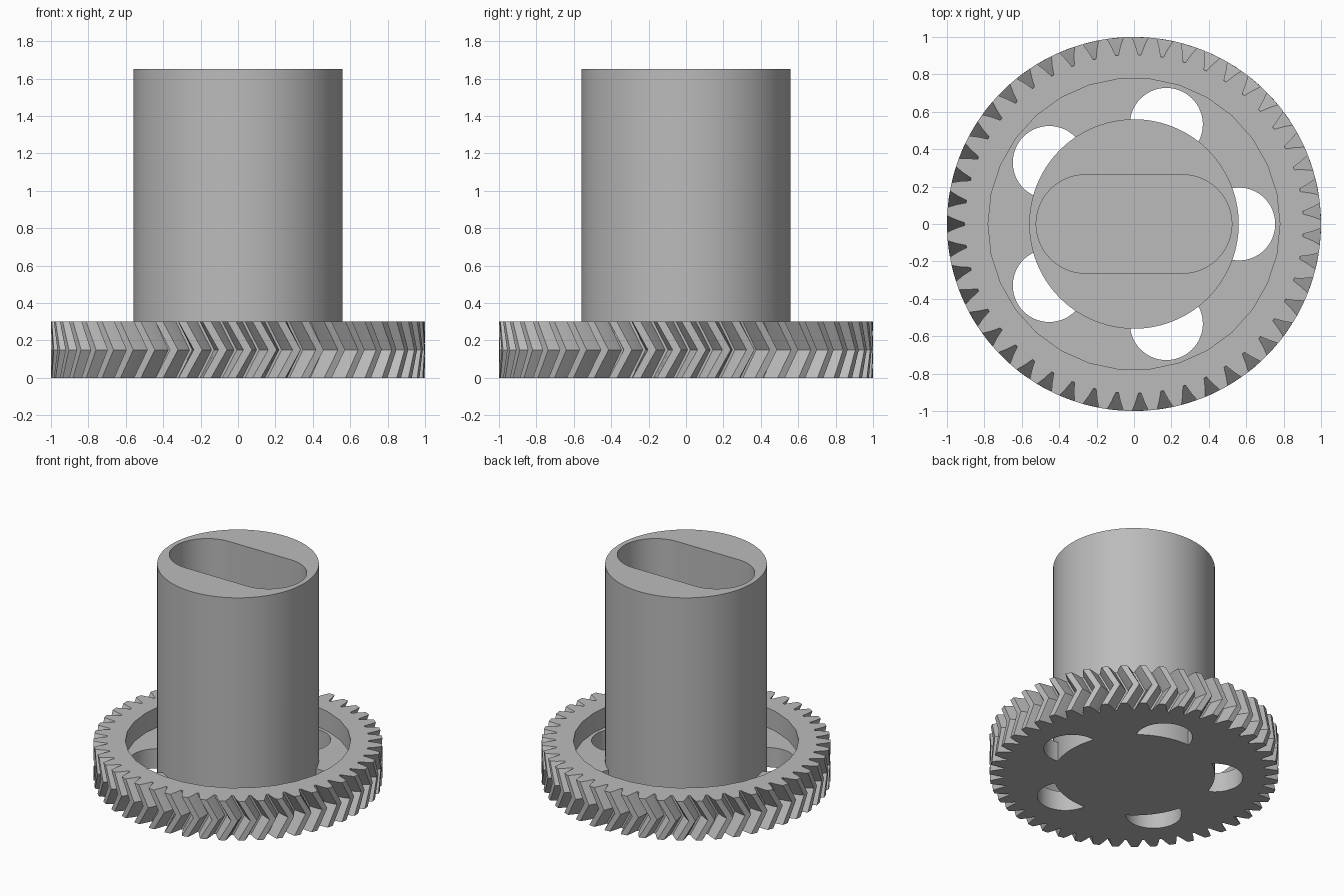
import bpy, bmesh, math

if "Cube" in bpy.data.objects:
    bpy.data.objects.remove(bpy.data.objects["Cube"], do_unlink=True)

# One plain grey for the whole part
grey = bpy.data.materials.new("plain grey")
grey.use_nodes = True
grey.diffuse_color = (0.5, 0.5, 0.5, 1)
grey.node_tree.nodes["Principled BSDF"].inputs["Base Color"].default_value = grey.diffuse_color

TEETH = 47
PITCH = math.tau / TEETH
GEAR_H, WEB_H, SHAFT_TOP = 0.3, 0.15, 1.65
SHAFT_R = 0.56
TWIST = 0.085


def loft(name, rings):
    """Closed solid through matching rings of 3D points."""
    bm = bmesh.new()
    loops = [[bm.verts.new(p) for p in ring] for ring in rings]
    n = len(loops[0])
    for low, high in zip(loops, loops[1:]):
        for i in range(n):
            j = (i + 1) % n
            bm.faces.new((low[i], low[j], high[j], high[i]))
    bm.faces.new(loops[0][::-1])
    bm.faces.new(loops[-1])
    mesh = bpy.data.meshes.new(name)
    bm.to_mesh(mesh)
    bm.free()
    mesh.materials.append(grey)
    obj = bpy.data.objects.new(name, mesh)
    bpy.context.collection.objects.link(obj)
    return obj


def circle(radius, sides, cx=0, cy=0):
    return [(cx + radius * math.cos(math.tau * i / sides),
             cy + radius * math.sin(math.tau * i / sides)) for i in range(sides)]


def prism(name, outline, low, high):
    return loft(name, [[(x, y, z) for x, y in outline] for z in (low, high)])


def combine(target, tool, operation):
    """Apply a boolean and drop the tool."""
    mod = target.modifiers.new(operation.title(), 'BOOLEAN')
    mod.operation, mod.solver, mod.object = operation, 'EXACT', tool
    bpy.context.view_layer.objects.active = target
    bpy.ops.object.modifier_apply(modifier=mod.name)
    bpy.data.objects.remove(tool, do_unlink=True)


# Herringbone gear: tooth outline twisted to mid height and back
def gear_ring(z, turn):
    profile = [(-0.44, 0.905), (-0.31, 0.955), (-0.17, 1.0),
               (0.17, 1.0), (0.31, 0.955), (0.44, 0.905)]
    return [(r * math.cos(a), r * math.sin(a), z)
            for t in range(TEETH) for f, r in profile
            for a in [(t + f) * PITCH + turn]]


gear = loft("herringbone_gear_with_shaft",
            [gear_ring(0, 0), gear_ring(GEAR_H / 2, TWIST), gear_ring(GEAR_H, 0)])

# Recessed web and five lightening holes
combine(gear, prism("recess", circle(0.78, 30), WEB_H, 1), 'DIFFERENCE')
for k in range(5):
    a = math.tau * k / 5
    hole = circle(0.195, 64, 0.56 * math.cos(a), 0.56 * math.sin(a))
    combine(gear, prism("hole", hole, -0.2, 0.6), 'DIFFERENCE')

# Shaft with a blind rounded slot in its top
combine(gear, prism("shaft", circle(SHAFT_R, 120), 0, SHAFT_TOP), 'UNION')
slot = [(x + math.copysign(0.26, math.cos(math.tau * (i + 0.5) / 64)), y)
        for i, (x, y) in enumerate(
            [(0.263 * math.cos(math.tau * (i + 0.5) / 64),
              0.263 * math.sin(math.tau * (i + 0.5) / 64)) for i in range(64)])]
combine(gear, prism("slot", slot, WEB_H, 2), 'DIFFERENCE')

# Smooth the round walls, keep tooth edges crisp
bpy.ops.object.select_all(action='DESELECT')
gear.select_set(True)
bpy.context.view_layer.objects.active = gear
bpy.ops.object.shade_smooth_by_angle(angle=math.radians(15))
